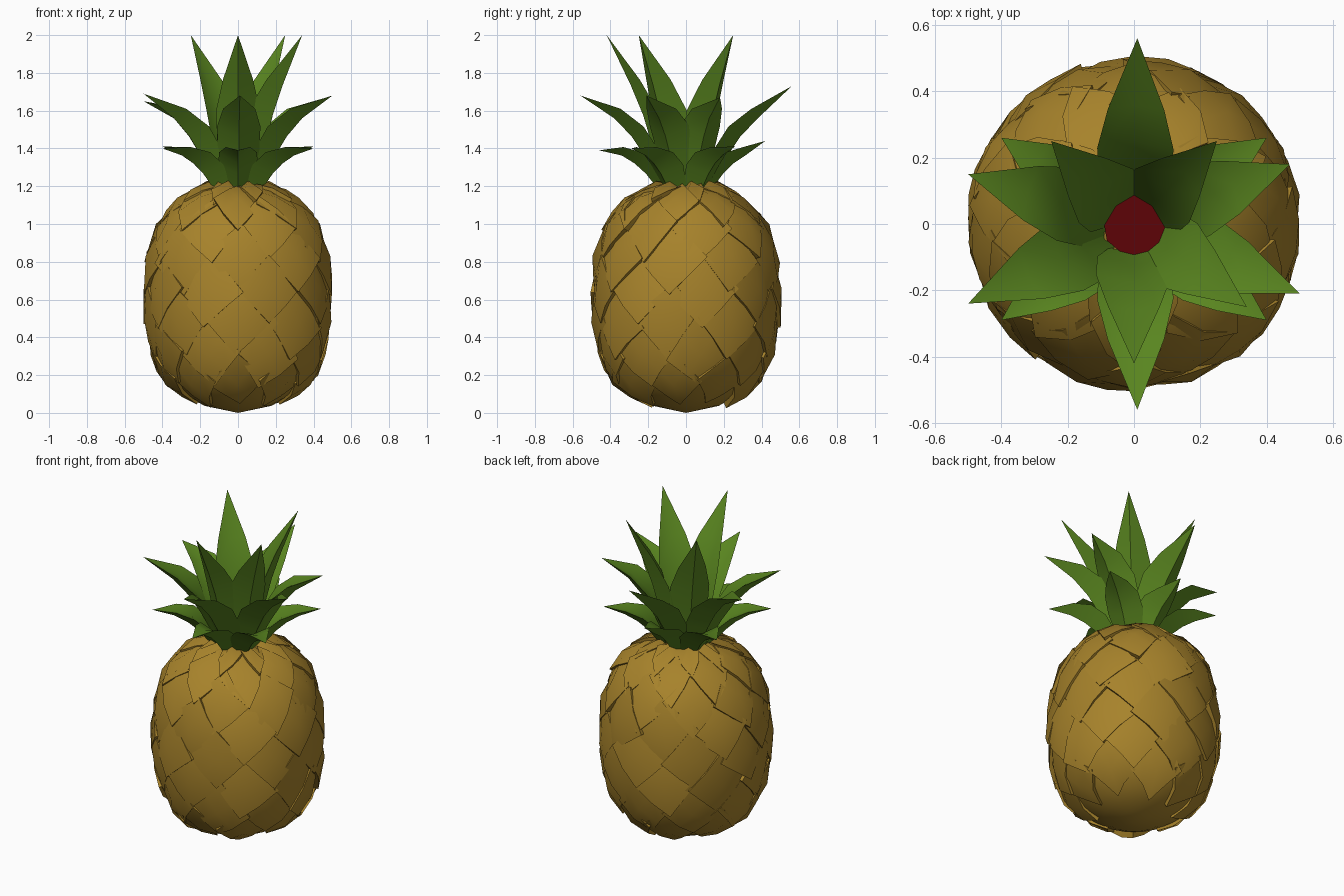
import bpy, bmesh, math, random
from mathutils import Vector

random.seed(4)
if "Cube" in bpy.data.objects:
    bpy.data.objects.remove(bpy.data.objects["Cube"])


def material(name, rgb):
    m = bpy.data.materials.new(name)
    m.use_nodes = True
    m.diffuse_color = (*rgb, 1)
    m.node_tree.nodes["Principled BSDF"].inputs["Base Color"].default_value = (*rgb, 1)
    return m


GOLD = material("golden rind", (0.385, 0.225, 0.024))
GREEN = material("leaf green", (0.1, 0.235, 0.014))
RED = material("dark red", (0.11, 0.001, 0.002))


def finish(bm, name, mat, angle=35):
    bmesh.ops.remove_doubles(bm, verts=bm.verts, dist=0.0001)
    bmesh.ops.recalc_face_normals(bm, faces=bm.faces)
    mesh = bpy.data.meshes.new(name)
    bm.to_mesh(mesh)
    bm.free()
    mesh.materials.append(mat)
    ob = bpy.data.objects.new(name, mesh)
    bpy.context.collection.objects.link(ob)
    bpy.ops.object.select_all(action="DESELECT")
    ob.select_set(True)
    bpy.context.view_layer.objects.active = ob
    bpy.ops.object.shade_smooth_by_angle(angle=math.radians(angle))
    return ob


# Fruit profile (radius, height), measured along its arc length
PROFILE = [Vector(p) for p in (
    (0, 0), (0.19, 0.035), (0.31, 0.1), (0.415, 0.21), (0.465, 0.37), (0.488, 0.57),
    (0.472, 0.83), (0.425, 0.98), (0.375, 1.07), (0.25, 1.17), (0.16, 1.205), (0, 1.215))]
LENGTHS = [(b - a).length for a, b in zip(PROFILE, PROFILE[1:])]
TOTAL = sum(LENGTHS)


def profile_at(s):
    s = min(max(s, 0), TOTAL)
    for a, b, d in zip(PROFILE, PROFILE[1:], LENGTHS):
        if s <= d:
            return a.lerp(b, s / d)
        s -= d
    return PROFILE[-1].copy()


def surface(theta, s, lift):
    p = profile_at(s)
    t = profile_at(s + 0.06) - profile_at(s - 0.06)
    n = Vector((t.y, -t.x)).normalized()
    p = p + n * lift
    r = max(p.x, 0)
    return Vector((r * math.cos(theta), r * math.sin(theta), p.y))


# Fruit core, lathed just under the scales
bm = bmesh.new()
SEGS, RINGS = 18, 20
rings = []
for i in range(RINGS + 1):
    s = TOTAL * i / RINGS
    if i in (0, RINGS):
        rings.append([bm.verts.new((0, 0, profile_at(s).y))] * SEGS)
    else:
        sink = -0.015 * math.sin(math.pi * i / RINGS)
        rings.append([bm.verts.new(surface(math.tau * j / SEGS, s, sink)) for j in range(SEGS)])
for lo, hi in zip(rings, rings[1:]):
    for j in range(SEGS):
        k = (j + 1) % SEGS
        bm.faces.new(list(dict.fromkeys((lo[j], lo[k], hi[k], hi[j]))))
finish(bm, "fruit_core", GOLD)


# Overlapping diamond scales, each a puffed plate with a skirt
def add_scale(bm, theta, s, half_angle, half_height):
    tilt_u, tilt_v = random.uniform(-0.018, 0.018), random.uniform(-0.006, 0.022)
    size = random.uniform(1.04, 1.2)
    turn = random.uniform(-0.18, 0.18)

    def corner(a, b, drop=0):
        u, v = (a - b) / 2, (a + b) / 2
        puff = 0.016 * (1 - max(abs(a), abs(b)))
        lift = 0.008 + puff + tilt_u * u - tilt_v * v - drop
        return bm.verts.new(surface(theta + (u + turn * v) * half_angle * size,
                                    s + (v - turn * u) * half_height * size, lift))

    steps = (-1, 0, 1)
    grid = {(a, b): corner(a, b) for a in steps for b in steps}
    for a in (-1, 0):
        for b in (-1, 0):
            bm.faces.new((grid[a, b], grid[a + 1, b], grid[a + 1, b + 1], grid[a, b + 1]))
    rim = [(-1, -1), (0, -1), (1, -1), (1, 0), (1, 1), (0, 1), (-1, 1), (-1, 0)]
    skirt = [corner(a, b, 0.035) for a, b in rim]
    for i in range(len(rim)):
        k = (i + 1) % len(rim)
        bm.faces.new((grid[rim[i]], grid[rim[k]], skirt[k], skirt[i]))


bm = bmesh.new()
PER_ROW, ROWS, STEP = 9, 8, 0.172
for row in range(ROWS):
    for j in range(PER_ROW):
        theta = -math.pi / 2 + math.tau * (j + 0.5 * (row % 2)) / PER_ROW
        add_scale(bm, theta, 0.42 + row * STEP, math.pi / PER_ROW, STEP)
finish(bm, "rind_scales", GOLD, 40)

# Red heart inside the crown
bm = bmesh.new()
bmesh.ops.create_cone(bm, cap_ends=True, segments=9, radius1=0.1, radius2=0.1, depth=0.05)
finish(bm, "crown_heart", RED).location = (0.005, 0, 1.215)


# Crown leaves: deep keeled blades swept along a bent path to a pointed tip
def add_leaf(bm, tip, stations):
    tip = Vector(tip)
    reach = tip.xy.length
    out = Vector((tip.x, tip.y, 0)) / reach
    side = Vector((-out.y, out.x, 0))
    path = [out * f * reach + Vector((0, 0, z)) for f, z, w in stations] + [tip]
    loops = []
    for i, (f, z, w) in enumerate(stations):
        tangent = (path[i + 1] - path[max(i - 1, 0)]).normalized()
        inner = tangent.cross(side)
        if inner.dot(out) > 0:
            inner = -inner
        c = path[i]
        section = (c + side * w + inner * w * 0.35, c + inner * w * 0.1,
                   c - side * w + inner * w * 0.35, c - inner * w * 0.35)
        loops.append([bm.verts.new(p) for p in section])
    end = bm.verts.new(tip)
    for lo, hi in zip(loops, loops[1:]):
        for j in range(4):
            k = (j + 1) % 4
            bm.faces.new((lo[j], lo[k], hi[k], hi[j]))
    for j in range(4):
        bm.faces.new((loops[-1][j], loops[-1][(j + 1) % 4], end))
    bm.faces.new(loops[0])


# Each tier: path stations (fraction of reach, height, half width) and leaf tips
TIERS = {
    "upper_leaves": (((0.22, 1.2, 0.07), (0.32, 1.4, 0.11), (0.45, 1.59, 0.115), (0.64, 1.75, 0.08)),
                     ((-0.25, 0.25, 2), (0.25, 0.25, 2), (0.34, -0.25, 2), (0, -0.42, 2))),
    "middle_leaves": (((0.17, 1.19, 0.065), (0.32, 1.37, 0.11), (0.46, 1.49, 0.115), (0.65, 1.585, 0.085)),
                      ((0.01, 0.56, 1.73), (0.01, -0.56, 1.68), (-0.5, 0.15, 1.65),
                       (0.47, 0.18, 1.67), (-0.5, -0.24, 1.69), (0.5, -0.21, 1.68))),
    "lower_leaves": (((0.24, 1.18, 0.075), (0.4, 1.29, 0.105), (0.55, 1.35, 0.1), (0.73, 1.385, 0.065)),
                     ((0, 0.42, 1.44), (0, -0.46, 1.39), (-0.4, 0.26, 1.41),
                      (0.4, 0.26, 1.41), (-0.4, -0.29, 1.4), (0.4, -0.29, 1.4))),
}
for name, (stations, tips) in TIERS.items():
    bm = bmesh.new()
    for tip in tips:
        add_leaf(bm, tip, stations)
    finish(bm, name, GREEN, 60)
